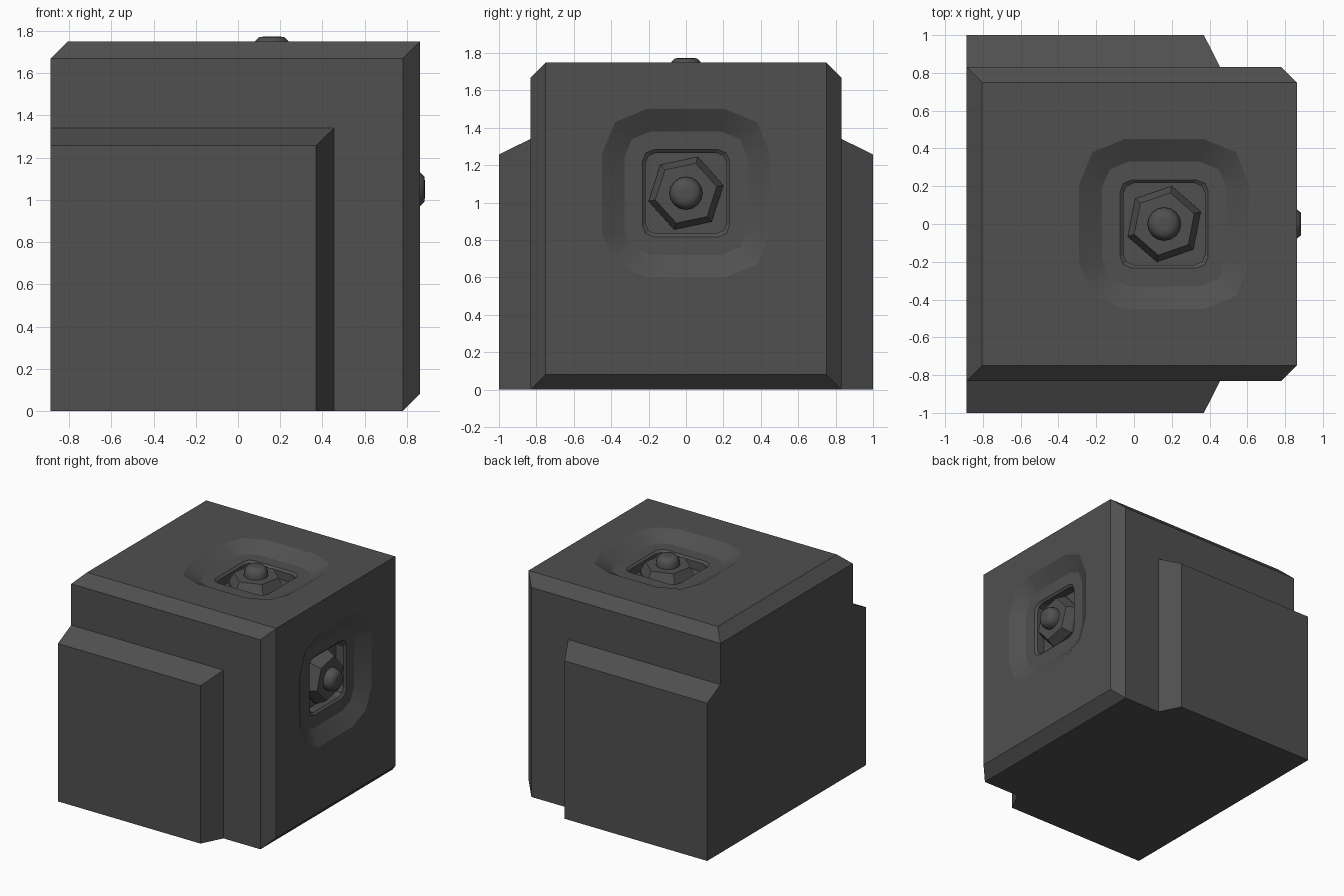
import bpy, bmesh
from math import sin, cos, pi, radians
from mathutils import Matrix

if "Cube" in bpy.data.objects:
    bpy.data.objects.remove(bpy.data.objects["Cube"])

# Dark grey finish shared by every part
dark = bpy.data.materials.new("dark_grey")
dark.diffuse_color = (0.08, 0.08, 0.08, 1)
dark.use_nodes = True
dark.node_tree.nodes["Principled BSDF"].inputs["Base Color"].default_value = dark.diffuse_color


def finish(bm, name, matrix=None):
    bmesh.ops.recalc_face_normals(bm, faces=bm.faces)
    mesh = bpy.data.meshes.new(name)
    bm.to_mesh(mesh)
    bm.free()
    mesh.materials.append(dark)
    ob = bpy.data.objects.new(name, mesh)
    bpy.context.collection.objects.link(ob)
    if matrix:
        ob.matrix_world = matrix
    return ob


def hull(name, points):
    bm = bmesh.new()
    for p in points:
        bm.verts.new(p)
    bmesh.ops.convex_hull(bm, input=bm.verts)
    bmesh.ops.dissolve_limit(bm, angle_limit=radians(2), verts=bm.verts, edges=bm.edges)
    return finish(bm, name)


def loft(name, rings, matrix, smooth=()):
    """Skin a stack of (outline, height) rings and cap both ends."""
    bm = bmesh.new()
    loops = [[bm.verts.new((x, y, z)) for x, y in pts] for pts, z in rings]
    for i, (a, b) in enumerate(zip(loops, loops[1:])):
        n = len(a)
        for k in range(n):
            f = bm.faces.new((a[k], a[(k + 1) % n], b[(k + 1) % n], b[k]))
            f.smooth = i in smooth
    bm.faces.new(loops[0])
    bm.faces.new(loops[-1])
    return finish(bm, name, matrix)


def rounded_square(half, r, seg=2):
    pts = []
    for q in range(4):
        cx = (half - r) * (1 if q in (0, 3) else -1)
        cy = (half - r) * (1 if q in (0, 1) else -1)
        for s in range(seg + 1):
            a = (q + s / seg) * pi / 2
            pts.append((cx + r * cos(a), cy + r * sin(a)))
    return pts


def polygon(r, n, turn=0):
    return [(r * cos(2 * pi * k / n + radians(turn)),
             r * sin(2 * pi * k / n + radians(turn))) for k in range(n)]


# Main block with chamfered edges
L, R, H, W, C = -0.887, 0.862, 1.75, 0.832, 0.082
pts = []
for s in (-1, 1):
    pts += [(x, s * W, z) for x in (L, R - C) for z in (0, H - C)]
    pts += [(x, s * (W - C), z) for x, z in ((R, H), (L + C, H), (R, C))]
body = hull("main_block", pts)

# Raised side panels, bevelled on top and right
for s, name in ((-1, "front_panel"), (1, "back_panel")):
    hull(name, [(x, s * y, z) for y, xr, zt in ((W, 0.455, 1.34), (1.0, 0.37, 1.257))
                for x in (L, xr) for z in (0, zt)])

# Recessed studs on the top and the right side
top = Matrix.Translation((0.16, 0, H))
right = Matrix.Translation((R, 0, 1.05)) @ Matrix(
    ((0, 0, 1, 0), (1, 0, 0, 0), (0, 1, 0, 0), (0, 0, 0, 1)))
cutters = []
for name, m, turn in (("top", top, 19), ("right", right, 12)):
    # Dish and pocket cutter
    cutters.append(loft(name + "_recess_cutter", [
        (rounded_square(0.45, 0.24), 0.1),
        (rounded_square(0.45, 0.24), 0),
        (rounded_square(0.33, 0.14), -0.07),
        (rounded_square(0.233, 0.06), -0.07),
        (rounded_square(0.216, 0.055), -0.085),
        (rounded_square(0.216, 0.055), -0.15)], m, smooth=(1,)))
    # Six-sided tapered nut
    loft(name + "_nut", [(polygon(0.205, 6, turn), -0.155),
                         (polygon(0.205, 6, turn), -0.12),
                         (polygon(0.168, 6, turn), -0.05)], m)
    # Domed stud
    loft(name + "_stud", [(polygon(r, 16), z) for r, z in (
        (0.088, -0.06), (0.088, -0.03), (0.079, 0), (0.06, 0.021), (0.03, 0.023))],
        m, smooth=(0, 1, 2, 3))

# Cut the recesses
bpy.context.view_layer.update()
for c in cutters:
    mod = body.modifiers.new("recess", 'BOOLEAN')
    mod.operation = 'DIFFERENCE'
    mod.solver = 'EXACT'
    mod.object = c
bpy.context.view_layer.objects.active = body
for mod in list(body.modifiers):
    bpy.ops.object.modifier_apply(modifier=mod.name)
for c in cutters:
    bpy.data.objects.remove(c)
